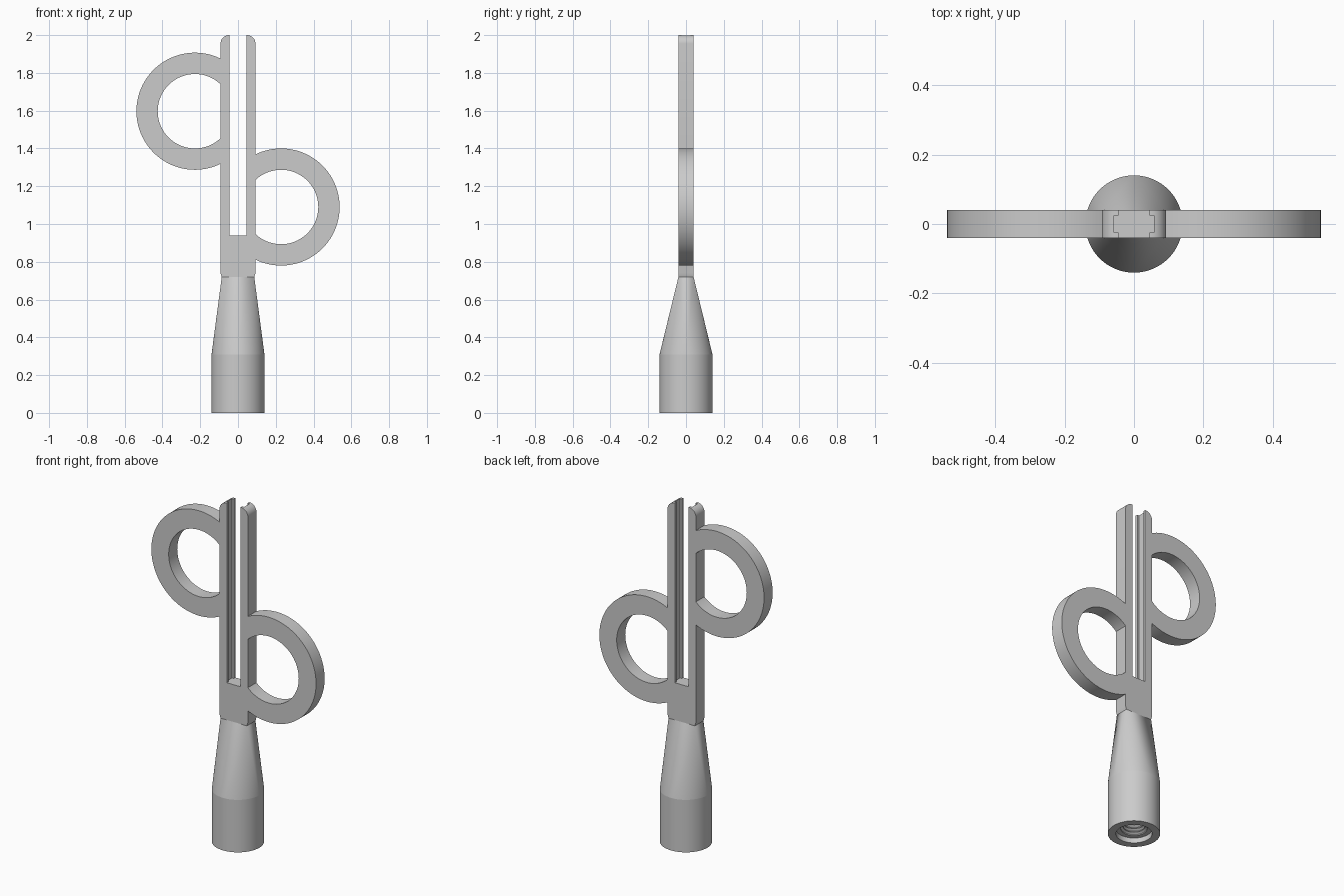
import bpy, bmesh
from math import sin, cos, pi, acos, radians
from mathutils import Vector

cube = bpy.data.objects.get("Cube")
if cube:
    bpy.data.objects.remove(cube, do_unlink=True)

GREY = (0.6, 0.6, 0.6, 1)
mat = bpy.data.materials.new("plain grey")
mat.use_nodes = True
mat.diffuse_color = GREY
mat.node_tree.nodes["Principled BSDF"].inputs["Base Color"].default_value = GREY

HALF_Y = 0.04      # half thickness of the flat parts
HALF_X = 0.0925    # half width of the shank
BASE_R, BASE_H, NECK_TOP, TOP = 0.14, 0.31, 0.72, 2.0


def finish(name, bm):
    """Turn a bmesh into a named object, smooth except at sharp edges."""
    bmesh.ops.recalc_face_normals(bm, faces=bm.faces)
    mesh = bpy.data.meshes.new(name)
    bm.to_mesh(mesh)
    bm.free()
    mesh.materials.append(mat)
    obj = bpy.data.objects.new(name, mesh)
    bpy.context.collection.objects.link(obj)
    bpy.ops.object.select_all(action="DESELECT")
    obj.select_set(True)
    bpy.context.view_layer.objects.active = obj
    bpy.ops.object.shade_smooth_by_angle(angle=radians(25))
    return obj


def prism(name, points, direction):
    """Extrude a closed outline along a direction."""
    bm = bmesh.new()
    face = bm.faces.new([bm.verts.new(p) for p in points])
    new = bmesh.ops.extrude_face_region(bm, geom=[face])["geom"]
    verts = [v for v in new if isinstance(v, bmesh.types.BMVert)]
    bmesh.ops.translate(bm, verts=verts, vec=Vector(direction))
    return finish(name, bm)


def arc(cx, cz, r, a0, a1, n):
    angles = [a0 + (a1 - a0) * i / n for i in range(n + 1)]
    return [(cx + r * cos(a), cz + r * sin(a)) for a in angles]


def flat_part(name, outline):
    return prism(name, [(x, -HALF_Y, z) for x, z in outline], (0, 2 * HALF_Y, 0))


# Round base with a counterbored, threaded socket underneath
profile = [(BASE_R, BASE_H), (BASE_R, 0), (0.097, 0), (0.097, 0.03), (0.07, 0.03)]
for i in range(10):
    z = 0.035 + i * 0.022
    profile += [(0.07, z), (0.058, z + 0.008), (0.058, z + 0.012), (0.07, z + 0.02)]
profile += [(0.058, 0.26), (0, 0.26)]
bm = bmesh.new()
verts = [bm.verts.new((r, 0, z)) for r, z in profile]
edges = [bm.edges.new(pair) for pair in zip(verts, verts[1:])]
bmesh.ops.spin(bm, geom=verts + edges, cent=(0, 0, 0), axis=(0, 0, 1),
               angle=2 * pi, steps=96, use_duplicate=False)
bmesh.ops.remove_doubles(bm, verts=bm.verts, dist=0.0005)
finish("threaded_base", bm)

# Neck blending from the circle to the rectangular shank
bm = bmesh.new()
for x, y in arc(0, 0, BASE_R, 0, 2 * pi * 95 / 96, 95):
    bm.verts.new((x, y, BASE_H))
for sx in (-1, 1):
    for sy in (-1, 1):
        bm.verts.new((sx * 0.086, sy * HALF_Y, NECK_TOP))
bmesh.ops.convex_hull(bm, input=bm.verts)
bm.normal_update()
caps = [f for f in bm.faces if abs(f.normal.z) > 0.9]
bmesh.ops.delete(bm, geom=caps, context="FACES")
finish("tapered_neck", bm)

# Shank with rounded top corners
R = 0.045
right = [(0.086, NECK_TOP), (HALF_X, NECK_TOP + 0.02)]
right += arc(HALF_X - R, TOP - R, R, 0, pi / 2, 12)
shank = flat_part("forked_shank", right + [(-x, z) for x, z in reversed(right)])

# Slot with a shallow groove in each facing wall, cut as one cross shape
a, b, c = 0.045, 0.057, 0.025
quarter = [(b, c), (a, c), (a, 0.1)]
half = quarter + [(-x, y) for x, y in reversed(quarter)]
cross = half + [(-x, -y) for x, y in half]
cutter = prism("slot_cutter", [(x, y, 0.94) for x, y in cross], (0, 0, 1.2))
cutter.hide_render = True
mod = shank.modifiers.new("slot", "BOOLEAN")
mod.operation, mod.solver, mod.object = "DIFFERENCE", "EXACT", cutter
bpy.context.view_layer.objects.active = shank
bpy.ops.object.modifier_apply(modifier=mod.name)
bpy.data.objects.remove(cutter, do_unlink=True)

# Two open finger rings, ending inside the shank wall
for name, side, cz in (("right_ring", -1, 1.597), ("left_ring", 1, 1.09)):
    cx, r_out, r_in = 0.228, 0.31, 0.197
    reach = cx - HALF_X + 0.004
    a_out, a_in = pi - acos(reach / r_out), pi - acos(reach / r_in)
    outline = arc(cx, cz, r_out, -a_out, a_out, 64) + arc(cx, cz, r_in, a_in, -a_in, 64)
    flat_part(name, [(side * x, z) for x, z in outline])
